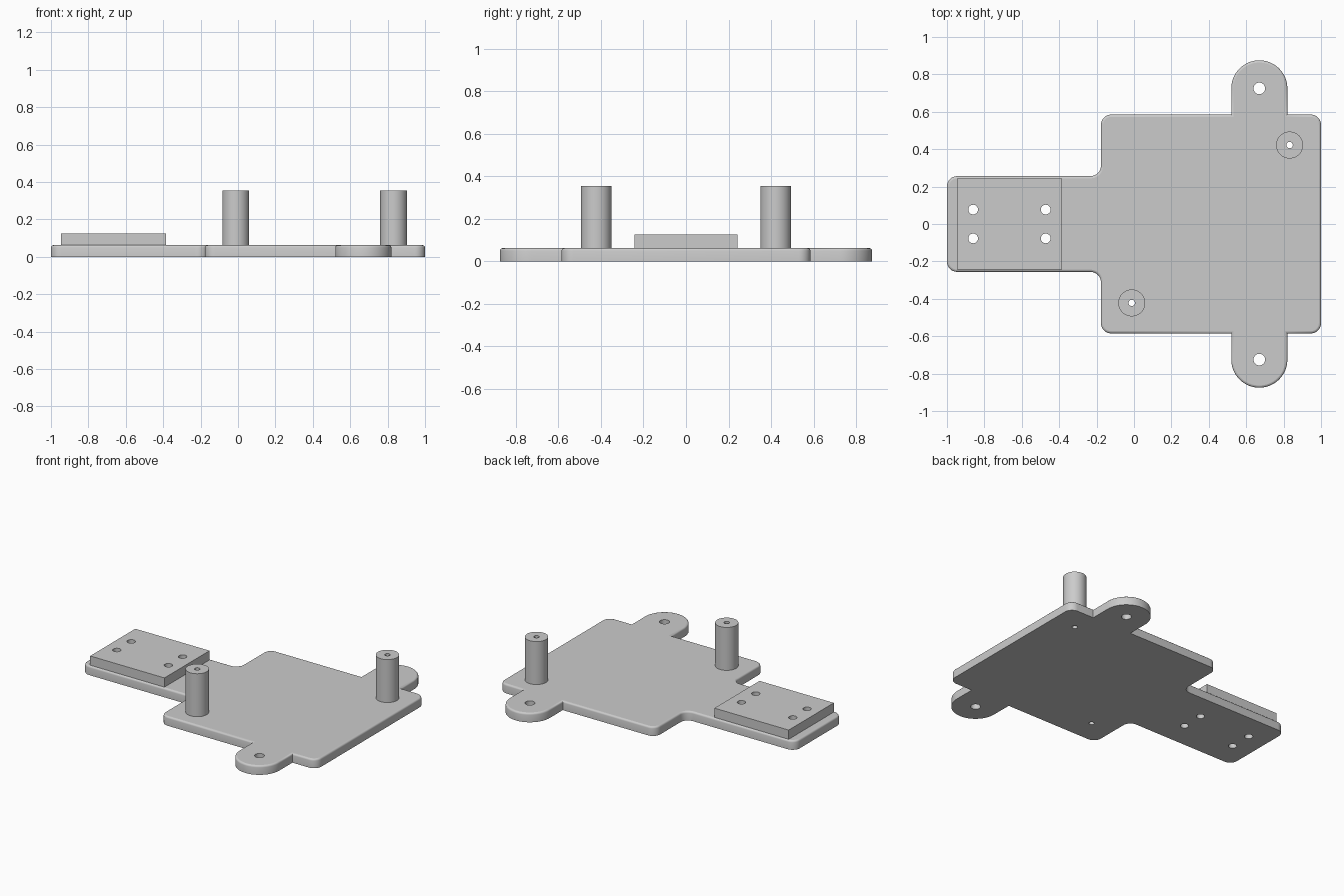
import bpy, bmesh, math
from mathutils import Vector, Matrix

old = bpy.data.objects.get("Cube")
if old:
    bpy.data.objects.remove(old, do_unlink=True)

grey = bpy.data.materials.new("plain grey")
grey.use_nodes = True
grey.diffuse_color = (0.6, 0.6, 0.6, 1)
grey.node_tree.nodes["Principled BSDF"].inputs["Base Color"].default_value = grey.diffuse_color

THICK = 0.062          # base plate thickness
POST_TOP = 0.355
PAD_TOP = 0.125
CORNER = 0.055
EAR_X, EAR_Y, EAR_R = 0.67, 0.725, 0.15

ear_holes = [(EAR_X, s * EAR_Y, 0.031) for s in (-1, 1)]
pad_holes = [(x, y, 0.026) for x in (-0.86, -0.472) for y in (-0.077, 0.077)]
posts = {"rear_post": (0.832, 0.422), "front_post": (-0.012, -0.422)}
post_holes = [(x, y, 0.017) for x, y in posts.values()]


def new_object(name, bm):
    bmesh.ops.recalc_face_normals(bm, faces=bm.faces)
    mesh = bpy.data.meshes.new(name)
    bm.to_mesh(mesh)
    bm.free()
    mesh.materials.append(grey)
    obj = bpy.data.objects.new(name, mesh)
    bpy.context.collection.objects.link(obj)
    return obj


def add_cylinder(bm, x, y, r, z0, z1, sides=48):
    bmesh.ops.create_cone(bm, cap_ends=True, segments=sides, radius1=r, radius2=r,
                          depth=z1 - z0, matrix=Matrix.Translation((x, y, (z0 + z1) / 2)))


def drill(obj, holes):
    """Cut vertical round holes, then shade walls smooth and level faces flat."""
    bm = bmesh.new()
    for x, y, r in holes:
        add_cylinder(bm, x, y, r, -0.2, 0.6, 32)
    cutter = new_object("hole_cutter", bm)
    cutter.hide_render = True
    mod = obj.modifiers.new("holes", "BOOLEAN")
    mod.operation, mod.solver, mod.object = "DIFFERENCE", "EXACT", cutter
    bpy.ops.object.select_all(action="DESELECT")
    obj.select_set(True)
    bpy.context.view_layer.objects.active = obj
    bpy.ops.object.modifier_apply(modifier=mod.name)
    bpy.data.objects.remove(cutter, do_unlink=True)
    bpy.ops.object.shade_smooth_by_angle(angle=math.radians(35))
    for p in obj.data.polygons:
        if abs(p.normal.z) > 0.99:
            p.use_smooth = False


def fillet(prev, corner, nxt, r, steps=8):
    """Arc replacing a right-angled corner."""
    a = (Vector(prev) - Vector(corner)).normalized()
    b = (Vector(nxt) - Vector(corner)).normalized()
    centre = Vector(corner) + (a + b) * r
    angles = [i / steps * math.pi / 2 for i in range(steps + 1)]
    return [centre - b * r * math.cos(t) - a * r * math.sin(t) for t in angles]


# Half outline of the plate (back side), then mirrored to the front
rough = [(-1, 0), (-1, 0.256), (-0.177, 0.256), (-0.177, 0.585), (EAR_X - EAR_R, 0.585)]
half = []
for i in range(1, 4):
    half += fillet(rough[i - 1], rough[i], rough[i + 1], CORNER)
half.append(Vector(rough[-1]))
for i in range(33):
    t = math.pi * (1 - i / 32)
    half.append(Vector((EAR_X + EAR_R * math.cos(t), EAR_Y + EAR_R * math.sin(t))))
half.append(Vector((EAR_X + EAR_R, 0.585)))
half += fillet((EAR_X, 0.585), (1, 0.585), (1, 0), CORNER)
outline = half + [Vector((p.x, -p.y)) for p in reversed(half)]

# Base plate with a rounded upper rim
bm = bmesh.new()
bottom = bm.faces.new([bm.verts.new((p.x, p.y, 0)) for p in outline])
ext = bmesh.ops.extrude_face_region(bm, geom=[bottom], use_keep_orig=True)["geom"]
bmesh.ops.translate(bm, vec=(0, 0, THICK),
                    verts=[v for v in ext if isinstance(v, bmesh.types.BMVert)])
bmesh.ops.recalc_face_normals(bm, faces=bm.faces)
rim = [e for e in bm.edges if all(v.co.z > THICK / 2 for v in e.verts)]
bmesh.ops.bevel(bm, geom=rim, offset=0.012, segments=3, profile=0.5, affect="EDGES")
drill(new_object("base_plate", bm), ear_holes + pad_holes + post_holes)

# Raised mounting pad
bm = bmesh.new()
low = THICK - 0.004
bmesh.ops.create_cube(bm, size=1, matrix=Matrix.Translation((-0.665, 0, (low + PAD_TOP) / 2))
                      @ Matrix.Diagonal((0.56, 0.486, PAD_TOP - low, 1)))
drill(new_object("mounting_pad", bm), pad_holes)

# Hollow standoff posts
for name, (x, y) in posts.items():
    bm = bmesh.new()
    add_cylinder(bm, x, y, 0.072, low, POST_TOP)
    drill(new_object(name, bm), [(x, y, 0.017)])
